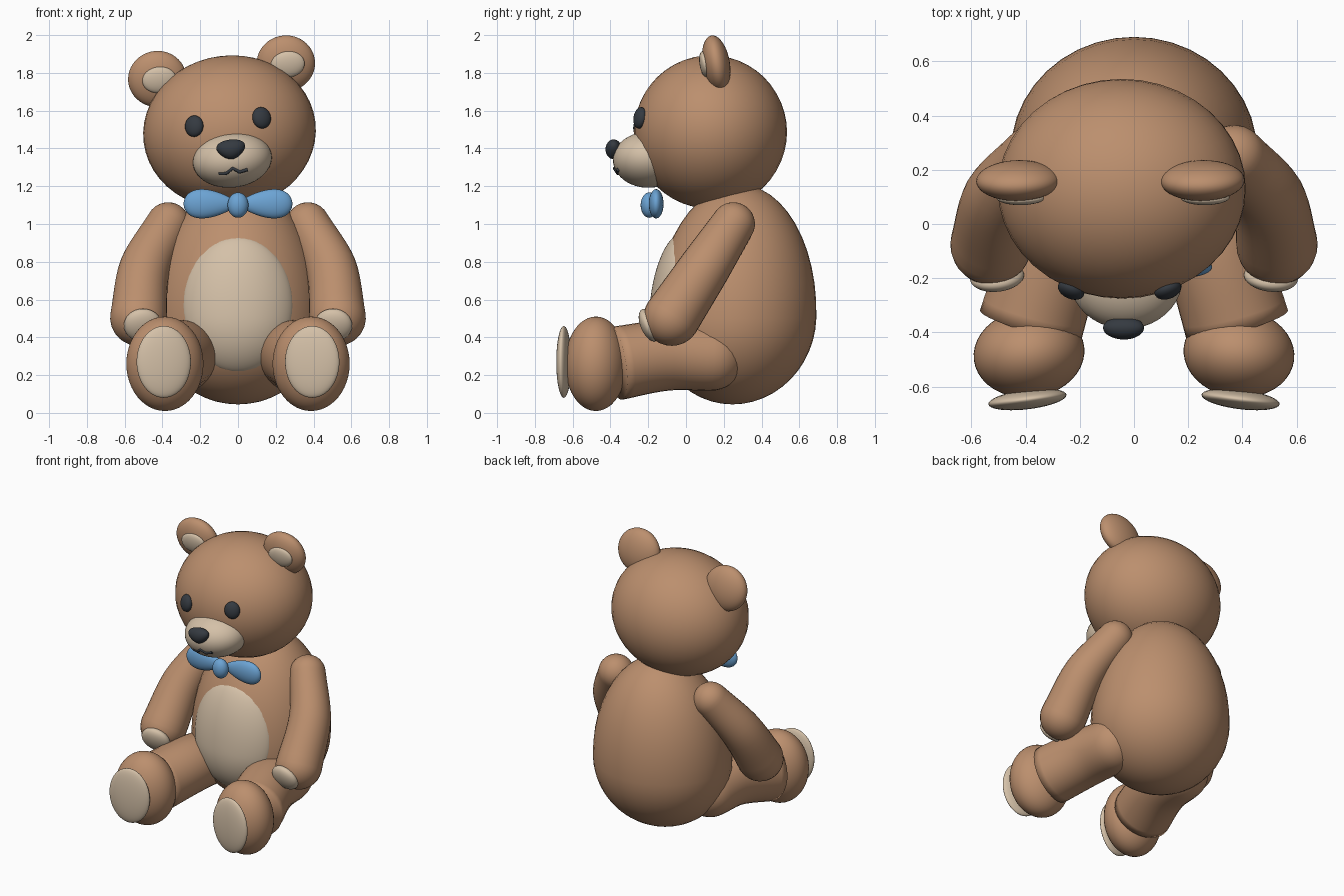
import bpy, bmesh
from math import sin, cos, pi, sqrt, radians
from mathutils import Vector, Euler

if "Cube" in bpy.data.objects:
    bpy.data.objects.remove(bpy.data.objects["Cube"])


def material(name, rgb):
    m = bpy.data.materials.new(name)
    m.use_nodes = True
    m.diffuse_color = (*rgb, 1)
    m.node_tree.nodes["Principled BSDF"].inputs["Base Color"].default_value = (*rgb, 1)
    return m


BROWN = material("brown_fur", (0.50, 0.275, 0.155))
CREAM = material("cream_fur", (0.66, 0.53, 0.39))
BLUE = material("blue_ribbon", (0.15, 0.37, 0.66))
DARK = material("charcoal", (0.035, 0.042, 0.052))


def finish(name, bm, mat):
    """Turn a bmesh into a smooth-shaded object."""
    bmesh.ops.recalc_face_normals(bm, faces=bm.faces[:])
    for f in bm.faces:
        f.smooth = True
    me = bpy.data.meshes.new(name)
    bm.to_mesh(me)
    bm.free()
    me.materials.append(mat)
    ob = bpy.data.objects.new(name, me)
    bpy.context.collection.objects.link(ob)
    return ob


def ellipsoid(name, loc, radii, mat, rot=(0, 0, 0), shape=None):
    """Scaled sphere; shape(v) may bend the unit sphere first."""
    bm = bmesh.new()
    bmesh.ops.create_uvsphere(bm, u_segments=40, v_segments=24, radius=1)
    turn = Euler([radians(a) for a in rot])
    for v in bm.verts:
        if shape:
            shape(v.co)
        p = Vector(a * r for a, r in zip(v.co, radii))
        p.rotate(turn)
        v.co = p + Vector(loc)
    return finish(name, bm, mat)


def limb(name, path, radii, mat, side=1, round_end=True, sides=32):
    """Tube through the path points, with rounded ends."""
    pts = [Vector((x * side, y, z)) for x, y, z in path]
    n = len(pts) - 1
    rings = []
    first = (pts[1] - pts[0]).normalized()
    last = (pts[n] - pts[n - 1]).normalized()
    for i in range(8):
        a = pi / 2 * i / 8
        rings.append((pts[0] - first * radii[0] * cos(a), first, max(radii[0] * sin(a), 0.002)))
    for i in range(n):
        t_in = (pts[i + 1] - pts[max(i - 1, 0)]).normalized()
        t_out = (pts[min(i + 2, n)] - pts[i]).normalized()
        span = (pts[i + 1] - pts[i]).length
        for k in range(6):
            u = k / 6
            h = u * u * (3 - 2 * u)
            p = (pts[i] * (1 - h) + pts[i + 1] * h
                 + t_in * span * u * (1 - u) ** 2 - t_out * span * u * u * (1 - u))
            rings.append((p, t_in.lerp(t_out, u), radii[i] * (1 - u) + radii[i + 1] * u))
    rings.append((pts[n], last, radii[n]))
    if round_end:
        for i in range(1, 9):
            a = pi / 2 * i / 8
            rings.append((pts[n] + last * radii[n] * sin(a), last, max(radii[n] * cos(a), 0.002)))
    bm = bmesh.new()
    loops = []
    for c, t, r in rings:
        u = t.cross(Vector((1, 0, 0))).normalized()
        w = t.cross(u).normalized()
        loops.append([bm.verts.new(c + (u * cos(a) + w * sin(a)) * r)
                      for a in (2 * pi * k / sides for k in range(sides))])
    for a, b in zip(loops, loops[1:]):
        for k in range(sides):
            j = (k + 1) % sides
            bm.faces.new((a[k], a[j], b[j], b[k]))
    bm.faces.new(loops[0])
    bm.faces.new(loops[-1])
    return finish(name, bm, mat)


# Egg-shaped body: taller above its widest point than below
BODY = Vector((0, 0.26, 0.50))
RX, RY, UP, DOWN, LEAN = 0.455, 0.43, 0.71, 0.455, 0.03


def egg(v):
    v.z *= UP if v.z > 0 else DOWN
    v.y += LEAN * v.z / RY


ellipsoid("body", BODY, (RX, RY, 1), BROWN, shape=egg)

# Tummy patch: a padded oval that follows the body surface
bm = bmesh.new()
STEPS, AROUND = 14, 56


def tummy_point(s, a):
    x, z = 0.29 * s * cos(a), 0.573 + 0.357 * s * sin(a) - BODY.z
    depth = RY * sqrt(1 - (x / RX) ** 2 - (z / (UP if z > 0 else DOWN)) ** 2)
    puff = 0.034 * sqrt(max(0, 1 - s ** 4)) - 0.008
    return bm.verts.new((x, BODY.y + LEAN * z - depth - puff, BODY.z + z))


middle = tummy_point(0, 0)
circles = [[tummy_point(sin(pi / 2 * i / STEPS), 2 * pi * k / AROUND) for k in range(AROUND)]
           for i in range(1, STEPS + 1)]
for k in range(AROUND):
    j = (k + 1) % AROUND
    bm.faces.new((middle, circles[0][k], circles[0][j]))
    for a, b in zip(circles, circles[1:]):
        bm.faces.new((a[k], b[k], b[j], a[j]))
finish("tummy_patch", bm, CREAM)

# Head, tilted a little to one side
TILT = -7
ellipsoid("head", (-0.045, 0.13, 1.487), (0.458, 0.405, 0.405), BROWN, (0, TILT, 0))
ellipsoid("muzzle", (-0.03, -0.20, 1.34), (0.21, 0.187, 0.147), CREAM, (0, TILT, 0))


def nose_taper(v):
    v.x *= 0.85 + 0.25 * v.z


ellipsoid("nose", (-0.037, -0.383, 1.395), (0.086, 0.043, 0.052), DARK, (0, TILT, 0), nose_taper)

# Mouth line
mouth = bpy.data.curves.new("mouth", "CURVE")
mouth.dimensions = "3D"
mouth.bevel_depth = 0.009
mouth.use_fill_caps = True
line = mouth.splines.new("POLY")
corners = [(-0.10, 1.268), (-0.062, 1.268), (-0.028, 1.295), (0.008, 1.275), (0.05, 1.288)]
line.points.add(len(corners) - 1)
for p, (x, z) in zip(line.points, corners):
    d = sqrt(1 - ((x + 0.03) / 0.21) ** 2 - ((z - 1.34) / 0.147) ** 2)
    p.co = (x, -0.20 - 0.187 * d, z, 1)
mouth.materials.append(DARK)
bpy.context.collection.objects.link(bpy.data.objects.new("mouth", mouth))

# Eyes and ears follow the head tilt
for side, label, eye, ear in ((1, "left", (0.125, 1.562), (0.253, 1.85)),
                              (-1, "right", (-0.232, 1.518), (-0.427, 1.768))):
    ellipsoid(label + "_eye", (eye[0], -0.243, eye[1]), (0.051, 0.032, 0.057), DARK,
              (-10, TILT, 22 * side))
    ellipsoid(label + "_ear", (ear[0], 0.16, ear[1]), (0.155, 0.072, 0.15), BROWN, (10, TILT, 0))
    ellipsoid(label + "_inner_ear", (ear[0] + 0.01, 0.098, ear[1] - 0.005), (0.09, 0.026, 0.07),
              CREAM, (10, TILT, 0))


# Bow tie
def wing_taper(v):
    v.z *= 0.78 + 0.28 * v.x
    v.y *= 0.85 + 0.2 * v.x


for side, label in ((1, "left"), (-1, "right")):
    wing = ellipsoid(label + "_bow_wing", (0, 0, 0), (0.138, 0.045, 0.094), BLUE, shape=wing_taper)
    wing.location = (0.15 * side, -0.158, 1.107)
    wing.rotation_euler = (0, 0, pi if side < 0 else 0)
ellipsoid("bow_knot", (0, -0.195, 1.10), (0.055, 0.045, 0.067), BLUE)

# Arms and legs
for side, label in ((1, "left"), (-1, "right")):
    limb(label + "_arm", [(0.37, 0.25, 1.00), (0.492, 0.10, 0.77), (0.527, -0.075, 0.505)],
         (0.115, 0.135, 0.15), BROWN, side)
    ellipsoid(label + "_paw_pad", (0.505 * side, -0.195, 0.465), (0.10, 0.045, 0.092), CREAM,
              (23, 0, -6 * side))
    limb(label + "_leg", [(0.28, 0.13, 0.295), (0.305, -0.10, 0.305), (0.38, -0.37, 0.262)],
         (0.178, 0.187, 0.195), BROWN, side, round_end=False)
    ellipsoid(label + "_foot", (0.387 * side, -0.477, 0.26), (0.205, 0.163, 0.25), BROWN,
              (0, 0, -7 * side))
    ellipsoid(label + "_sole_pad", (0.393 * side, -0.647, 0.27), (0.145, 0.036, 0.19), CREAM,
              (0, 0, -7 * side))
